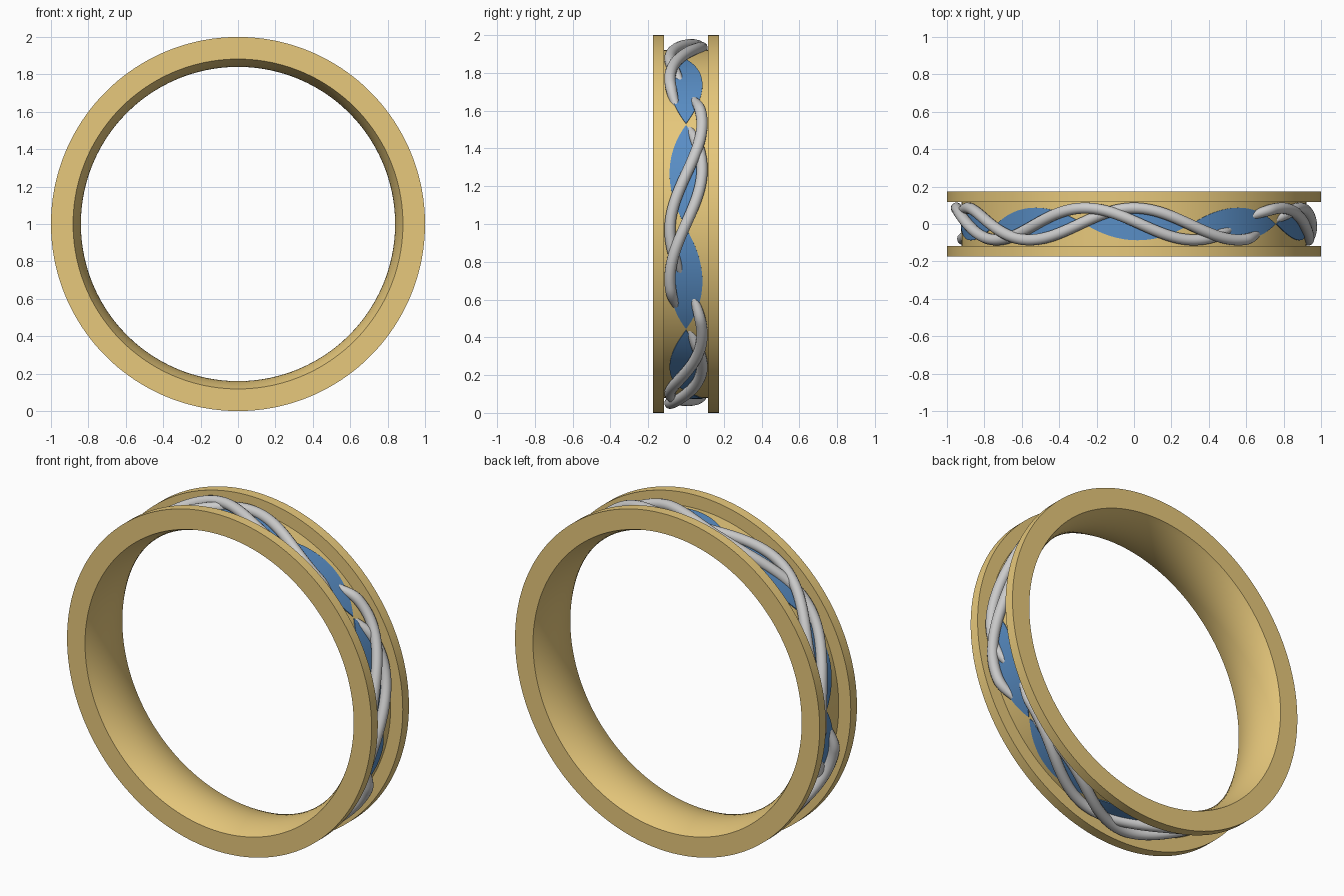
import bpy
from math import sin, cos, pi, radians, degrees
from mathutils import Vector

if "Cube" in bpy.data.objects:
    bpy.data.objects.remove(bpy.data.objects["Cube"])

CENTRE = Vector((0, 0, 1))


def at(r, y, deg):
    a = radians(deg)
    return CENTRE + Vector((r * cos(a), y, r * sin(a)))


def make(name, verts, faces, mat=None):
    me = bpy.data.meshes.new(name)
    me.from_pydata([tuple(v) for v in verts], [], faces)
    me.update()
    ob = bpy.data.objects.new(name, me)
    bpy.context.collection.objects.link(ob)
    if mat:
        me.materials.append(mat)
    bpy.ops.object.select_all(action='DESELECT')
    ob.select_set(True)
    bpy.context.view_layer.objects.active = ob
    bpy.ops.object.mode_set(mode='EDIT')
    bpy.ops.mesh.select_all(action='SELECT')
    bpy.ops.mesh.normals_make_consistent(inside=False)
    bpy.ops.object.mode_set(mode='OBJECT')
    bpy.ops.object.shade_smooth_by_angle(angle=radians(35))
    return ob


def material(name, col):
    m = bpy.data.materials.new(name)
    m.diffuse_color = (*col, 1)
    m.use_nodes = True
    m.node_tree.nodes["Principled BSDF"].inputs["Base Color"].default_value = m.diffuse_color
    return m


gold = material("gold", (0.80, 0.58, 0.20))
blue = material("blue_enamel", (0.10, 0.27, 0.56))

# Gold band: grooved outside, gently bowed inside, turned about the y axis
FLOOR, W, G = 0.921, 0.175, 0.117
profile = [(1, -W), (1, -G), (FLOOR, -G), (FLOOR, G), (1, G), (1, W)]
for i in range(13):
    y = W - 2 * W * i / 12
    profile.append((0.84 + 0.042 * (y / W) ** 2, y))
N, P = 180, len(profile)
verts = [at(r, y, 360 * i / N) for i in range(N) for r, y in profile]
faces = [(i * P + j, i * P + (j + 1) % P,
          (i + 1) % N * P + (j + 1) % P, (i + 1) % N * P + j)
         for i in range(N) for j in range(P)]
make("gold_band", verts, faces, gold)


# Ten pointed leaf inlays around the groove floor
def leaf(index, start):
    n, verts, faces = 24, [], []
    for i in range(n + 1):
        t = i / n
        w = 0.001 + 0.086 * (1 - (2 * t - 1) ** 2)
        a = start + 0.4 + 35.2 * t
        verts += [at(0.912, -w, a), at(0.926, -w, a),
                  at(0.926, w, a), at(0.912, w, a)]
    for i in range(n):
        for j in range(4):
            k = (j + 1) % 4
            faces.append((i * 4 + j, i * 4 + k, i * 4 + 4 + k, i * 4 + 4 + j))
    faces += [(3, 2, 1, 0), tuple(n * 4 + j for j in range(4))]
    make(f"leaf_inlay_{index}", verts, faces, blue)


for k in range(10):
    leaf(k + 1, -1.2 + 36 * k)


# Twisted silver strands that weave sideways and dive into the floor at the ends
def strand(name, start, end, peak, over):
    n, sides = int((start - end) * 1.2), 14

    def path(deg):
        d = min(start - deg, deg - end)
        s = max(0, min(1, (d + 3) / 11))
        s = s * s * (3 - 2 * s)
        lift = 0.941 + over * 0.011 * cos(radians(5 * (deg - 27)))
        r = 0.893 + (lift - 0.893) * s
        return at(r, 0.085 * cos(radians(5 * (deg - peak))), deg), 0.018 + 0.012 * s

    verts, faces = [], []
    for i in range(n + 1):
        deg = start + 3 + (end - start - 6) * i / n
        p, rad = path(deg)
        tan = (path(deg - 0.2)[0] - path(deg + 0.2)[0]).normalized()
        out = (at(1, 0, deg) - CENTRE)
        out = (out - tan * out.dot(tan)).normalized()
        side = tan.cross(out)
        for j in range(sides):
            a = 2 * pi * j / sides
            verts.append(p + (out * cos(a) + side * sin(a)) * rad)
    for i in range(n):
        for j in range(sides):
            k = (j + 1) % sides
            faces.append((i * sides + j, i * sides + k,
                          (i + 1) * sides + k, (i + 1) * sides + j))
    faces += [tuple(range(sides)), tuple(n * sides + j for j in range(sides))]
    make(name, verts, faces)


# One short twist on the right, two long ones over the top and underneath
for name, hi, lo in (("right", 45, -27), ("upper", 189, 45), ("lower", -27, -171)):
    strand(f"{name}_strand_a", hi + 2, lo + 10, 34, 1)
    strand(f"{name}_strand_b", hi - 11, lo - 2, 18, -1)
